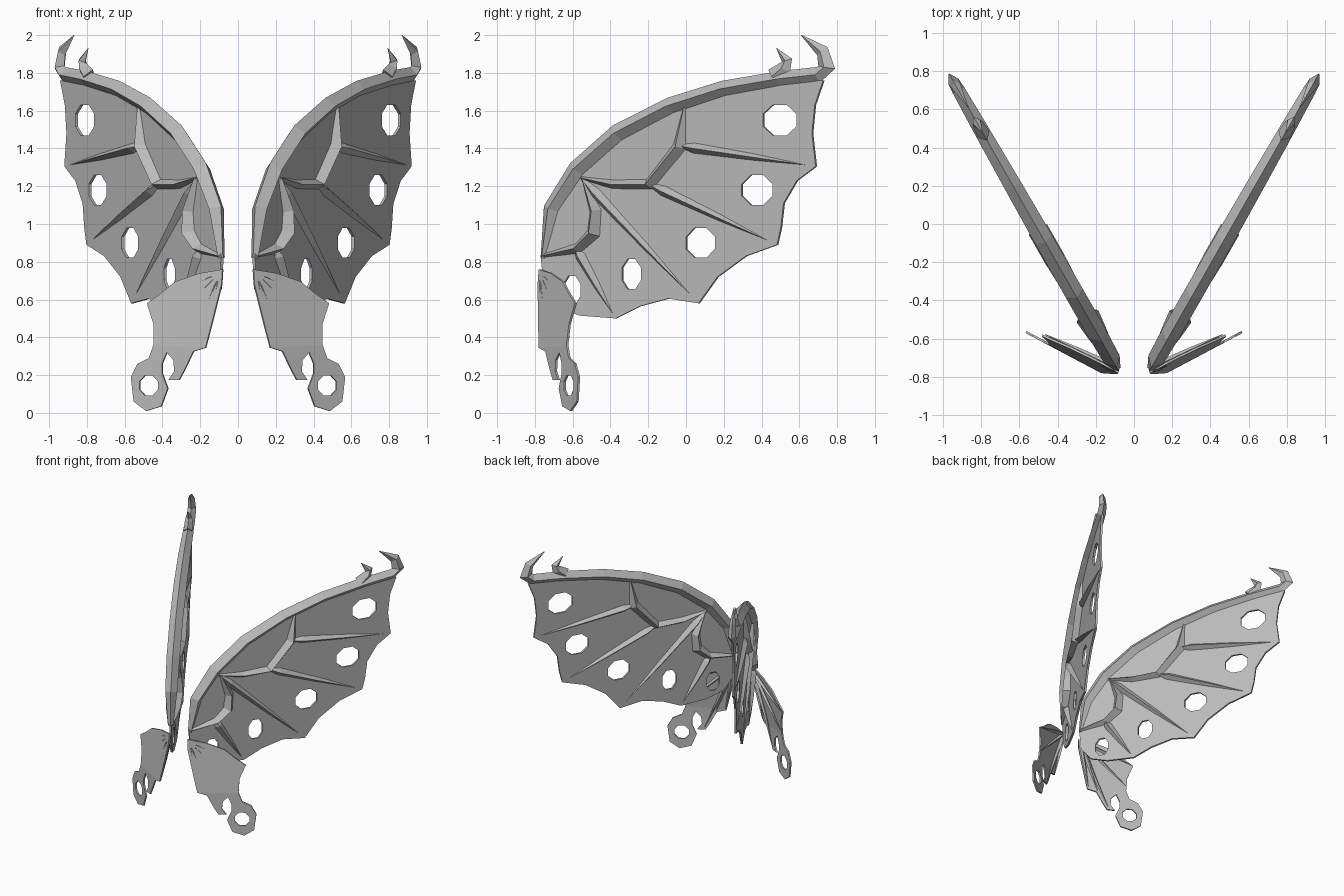
import bpy, bmesh, math
from mathutils import Vector

if "Cube" in bpy.data.objects:
    bpy.data.objects.remove(bpy.data.objects["Cube"])

grey = bpy.data.materials.new("grey")
grey.diffuse_color = (0.5, 0.5, 0.5, 1)
grey.use_nodes = True
grey.node_tree.nodes["Principled BSDF"].inputs["Base Color"].default_value = grey.diffuse_color


def wing_map(u, v, w):
    """Upright slanted plane of the main wing; w is the offset across it."""
    return (0.08 + 0.5705 * (u + 0.77) + 0.868 * w, u - 0.495 * w, v)


def tail_map(u, v, w):
    """Gently twisted sheet of the small lower wing."""
    t = min(max((0.75 - v) / 0.4, 0), 1)
    return (u + 0.47 * w, -0.775 + 0.53 * (u - 0.08 - 0.09 * t) - 0.88 * w, v)


def finish(name, bm, place):
    for vert in bm.verts:
        vert.co = place(*vert.co)
    bmesh.ops.recalc_face_normals(bm, faces=bm.faces)
    mesh = bpy.data.meshes.new(name)
    bm.to_mesh(mesh)
    bm.free()
    mesh.materials.clear()
    mesh.materials.append(grey)
    for p in mesh.polygons:
        p.material_index = 0
        p.use_smooth = False
    ob = bpy.data.objects.new(name, mesh)
    bpy.context.collection.objects.link(ob)
    ob.modifiers.new("Mirror", 'MIRROR').use_mirror_merge = False


def oval(cu, cv, ru, rv, n=8):
    return [(cu + ru * math.cos(math.tau * (i + 0.5) / n),
             cv + rv * math.sin(math.tau * (i + 0.5) / n)) for i in range(n)]


def sheet(name, outline, holes, half, place):
    """Flat plate with holes, filled from closed polylines."""
    cu = bpy.data.curves.new(name + "_profile", 'CURVE')
    cu.dimensions, cu.fill_mode, cu.extrude = '2D', 'BOTH', half
    for loop in [outline] + holes:
        sp = cu.splines.new('POLY')
        sp.points.add(len(loop) - 1)
        for p, (u, v) in zip(sp.points, loop):
            p.co = (u, v, 0, 1)
        sp.use_cyclic_u = True
    tmp = bpy.data.objects.new(name + "_profile", cu)
    bpy.context.collection.objects.link(tmp)
    mesh = bpy.data.meshes.new_from_object(tmp.evaluated_get(bpy.context.evaluated_depsgraph_get()))
    bm = bmesh.new()
    bm.from_mesh(mesh)
    bmesh.ops.remove_doubles(bm, verts=bm.verts, dist=1e-5)
    bpy.data.objects.remove(tmp)
    finish(name, bm, place)


def bar(name, path, place, offset=0):
    """Diamond-section bar along (u, v, half width, half depth) points."""
    bm = bmesh.new()
    rings = []
    for i, (u, v, wd, dp) in enumerate(path):
        a = Vector(path[max(i - 1, 0)][:2])
        b = Vector(path[min(i + 1, len(path) - 1)][:2])
        t = (b - a).normalized()
        su, sv = -t.y * wd, t.x * wd
        rings.append([bm.verts.new(c) for c in (
            (u + su, v + sv, offset), (u, v, offset + dp),
            (u - su, v - sv, offset), (u, v, offset - dp))])
    for r, s in zip(rings, rings[1:]):
        for k in range(4):
            bm.faces.new((r[k], r[(k + 1) % 4], s[(k + 1) % 4], s[k]))
    bm.faces.new(rings[0])
    bm.faces.new(rings[-1])
    finish(name, bm, place)


def finger(name, a, b, wd, dp, place, offset=0):
    pts = []
    for f, s in ((0, 0.35), (0.12, 1), (0.55, 0.7), (1, 0.08)):
        pts.append((a[0] + (b[0] - a[0]) * f, a[1] + (b[1] - a[1]) * f, wd * s, dp * s))
    bar(name, pts, place, offset)


# Main wing membrane with scalloped trailing edge and five holes
membrane = [(-0.765, 0.83), (-0.71, 1.08), (-0.575, 1.29), (-0.36, 1.48), (-0.08, 1.625),
            (0.2, 1.715), (0.5, 1.77), (0.73, 1.76), (0.685, 1.63), (0.67, 1.48), (0.69, 1.305),
            (0.59, 1.23), (0.52, 1.11), (0.505, 0.98), (0.485, 0.89), (0.32, 0.83), (0.17, 0.72),
            (0.07, 0.58), (-0.09, 0.605), (-0.24, 0.565), (-0.37, 0.5), (-0.56, 0.515),
            (-0.68, 0.56), (-0.75, 0.66)]
wing_holes = [oval(0.5, 1.55, 0.095, 0.088), oval(0.38, 1.18, 0.088, 0.085),
              oval(0.08, 0.9, 0.083, 0.085), oval(-0.285, 0.735, 0.055, 0.085),
              oval(-0.6, 0.65, 0.05, 0.08)]
sheet("wing_membrane", membrane, wing_holes, 0.008, wing_map)

# Leading edge arm ending in a curled claw
bar("leading_edge", [(-0.755, 0.82, 0.015, 0.02), (-0.71, 1.08, 0.045, 0.045),
    (-0.575, 1.29, 0.05, 0.05), (-0.36, 1.48, 0.05, 0.05), (-0.08, 1.625, 0.047, 0.05),
    (0.2, 1.715, 0.044, 0.046), (0.5, 1.768, 0.042, 0.04), (0.7, 1.79, 0.042, 0.034),
    (0.745, 1.83, 0.045, 0.03), (0.722, 1.915, 0.035, 0.025), (0.61, 2.0, 0.002, 0.002)], wing_map)
bar("small_claw", [(0.47, 1.78, 0.05, 0.035), (0.52, 1.825, 0.038, 0.03),
    (0.535, 1.865, 0.028, 0.022), (0.48, 1.93, 0.002, 0.002)], wing_map)

# Bent inner struts
bar("upper_strut", [(0.0, 1.64, 0.008, 0.015), (-0.03, 1.41, 0.04, 0.055),
    (-0.19, 1.21, 0.035, 0.055), (-0.38, 1.21, 0.028, 0.045), (-0.55, 1.245, 0.01, 0.025)], wing_map)
bar("lower_strut", [(-0.54, 1.245, 0.01, 0.025), (-0.475, 1.07, 0.035, 0.055),
    (-0.485, 0.95, 0.04, 0.065), (-0.57, 0.87, 0.032, 0.055), (-0.76, 0.83, 0.012, 0.02)], wing_map)

# Finger bones reaching the tips of the scallops
for i, (a, b) in enumerate([((-0.04, 1.415), (0.69, 1.305)), ((-0.2, 1.215), (0.485, 0.89)),
                            ((-0.55, 1.245), (0.07, 0.58)), ((-0.58, 0.875), (-0.37, 0.5))]):
    finger("wing_finger_%d" % (i + 1), a, b, 0.033, 0.045, wing_map)

# Lower wing with a round-ended tail and a notch beside it
tail = [(0.08, 0.76), (0.2, 0.74), (0.33, 0.695), (0.41, 0.63), (0.48, 0.58), (0.445, 0.47),
        (0.445, 0.36), (0.47, 0.29), (0.53, 0.26), (0.565, 0.19), (0.55, 0.06), (0.485, 0.01),
        (0.405, 0.035), (0.37, 0.13), (0.4, 0.21), (0.4, 0.26), (0.375, 0.32), (0.34, 0.28),
        (0.335, 0.22), (0.365, 0.175), (0.31, 0.175), (0.28, 0.23), (0.235, 0.325), (0.17, 0.345),
        (0.14, 0.46), (0.115, 0.56), (0.085, 0.68)]
sheet("lower_wing", tail, [oval(0.47, 0.145, 0.052, 0.058)], 0.006, tail_map)

# Thin fan ribs on the back of the lower wing
for i, b in enumerate([(0.175, 0.36), (0.24, 0.335), (0.315, 0.2), (0.44, 0.4), (0.47, 0.58)]):
    finger("lower_wing_rib_%d" % (i + 1), (0.095, 0.74), b, 0.014, 0.02, tail_map, -0.012)
